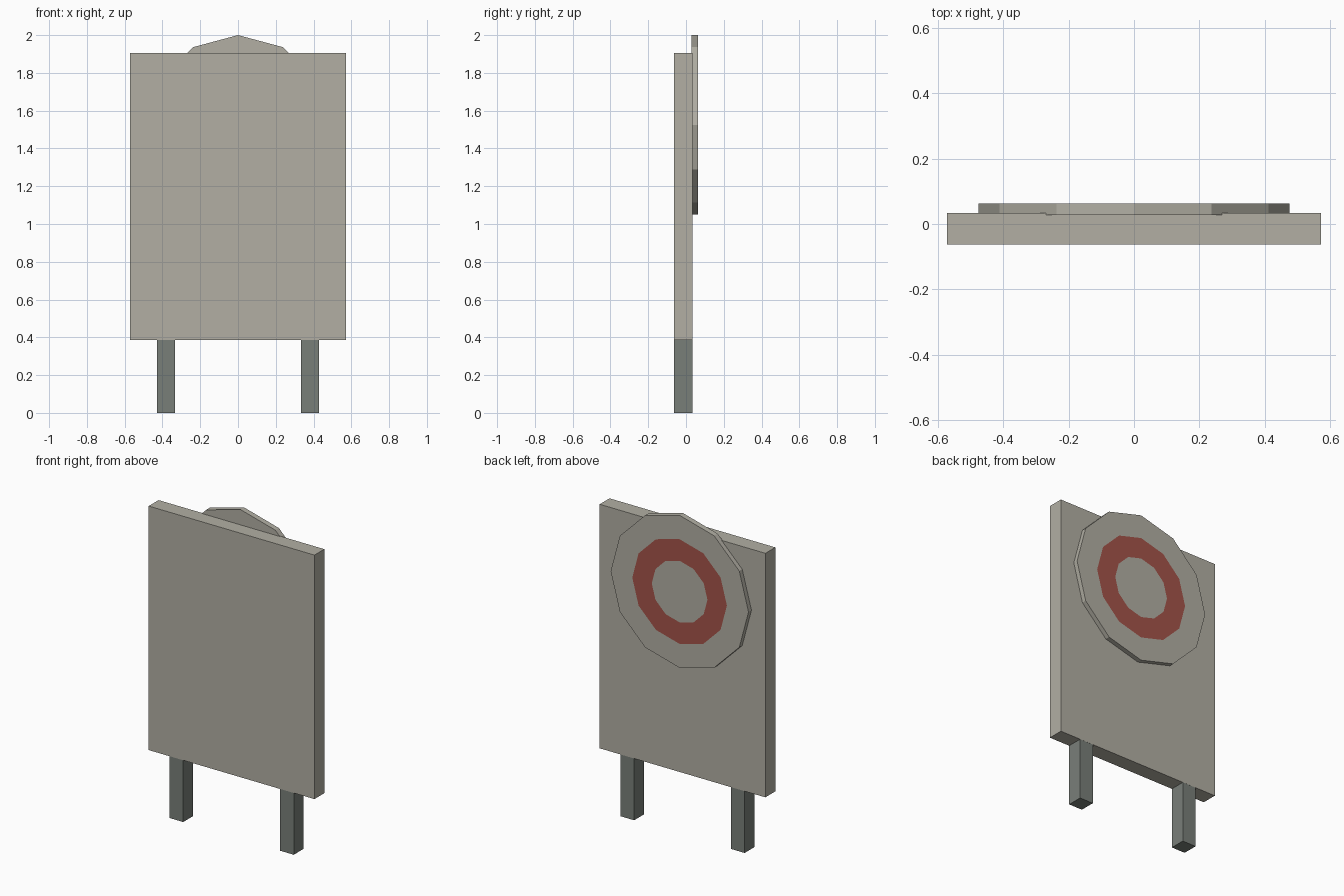
import bpy, bmesh, math
from mathutils import Matrix, Vector

if "Cube" in bpy.data.objects:
    bpy.data.objects.remove(bpy.data.objects["Cube"])


def material(name, rgb):
    m = bpy.data.materials.new(name)
    m.diffuse_color = (*rgb, 1.0)
    m.use_nodes = True
    m.node_tree.nodes["Principled BSDF"].inputs["Base Color"].default_value = m.diffuse_color
    return m


stone = material("warm grey", (0.445, 0.429, 0.371))
red = material("dull red", (0.371, 0.087, 0.067))
dark = material("dark grey green", (0.191, 0.212, 0.191))


def finish(name, bm, mats):
    me = bpy.data.meshes.new(name)
    bm.to_mesh(me)
    bm.free()
    for m in mats:
        me.materials.append(m)
    ob = bpy.data.objects.new(name, me)
    bpy.context.collection.objects.link(ob)
    return ob


def box(name, lo, hi, mat):
    lo, hi = Vector(lo), Vector(hi)
    bm = bmesh.new()
    bmesh.ops.create_cube(bm, size=1.0, matrix=Matrix.Translation((lo + hi) / 2)
                          @ Matrix.Diagonal((*(hi - lo), 1.0)))
    return finish(name, bm, [mat])


# Backing board
box("board", (-0.571, -0.063, 0.385), (0.571, 0.034, 1.905), stone)

# Legs, running up into the board (a hair thinner, to avoid coincident faces)
for side, x in (("left", -0.381), ("right", 0.381)):
    box(side + "_leg", (x - 0.047, -0.0625, 0.0), (x + 0.047, 0.0335, 0.75), dark)

# Twelve-sided target disc on the back, with its ring cut by insetting the face
R, RING_OUT, RING_IN, SIDES = 0.475, 0.326, 0.192, 12
Y0, Y1 = 0.028, 0.063
bm = bmesh.new()
bmesh.ops.create_cone(bm, cap_ends=True, segments=SIDES, radius1=R, radius2=R, depth=Y1 - Y0,
                      matrix=Matrix.Translation((0, (Y0 + Y1) / 2, 1.525))
                      @ Matrix.Rotation(-math.pi / 2, 4, 'X'))
bm.normal_update()
face = max(bm.faces, key=lambda f: f.calc_center_median().y)
apothem = math.cos(math.pi / SIDES)
for step, index in ((R - RING_OUT, 1), (RING_OUT - RING_IN, 0)):
    bmesh.ops.inset_region(bm, faces=[face], thickness=step * apothem,
                           use_even_offset=True, use_boundary=True)
    face.material_index = index
finish("target_disc", bm, [stone, red])

# The ring quads made by the second inset are the red band
me = bpy.data.objects["target_disc"].data
for p in me.polygons:
    r = math.hypot(p.center.x, p.center.z - 1.525)
    on_back = p.normal.y > 0.9
    p.material_index = 1 if on_back and RING_IN * apothem < r < RING_OUT * apothem else 0
